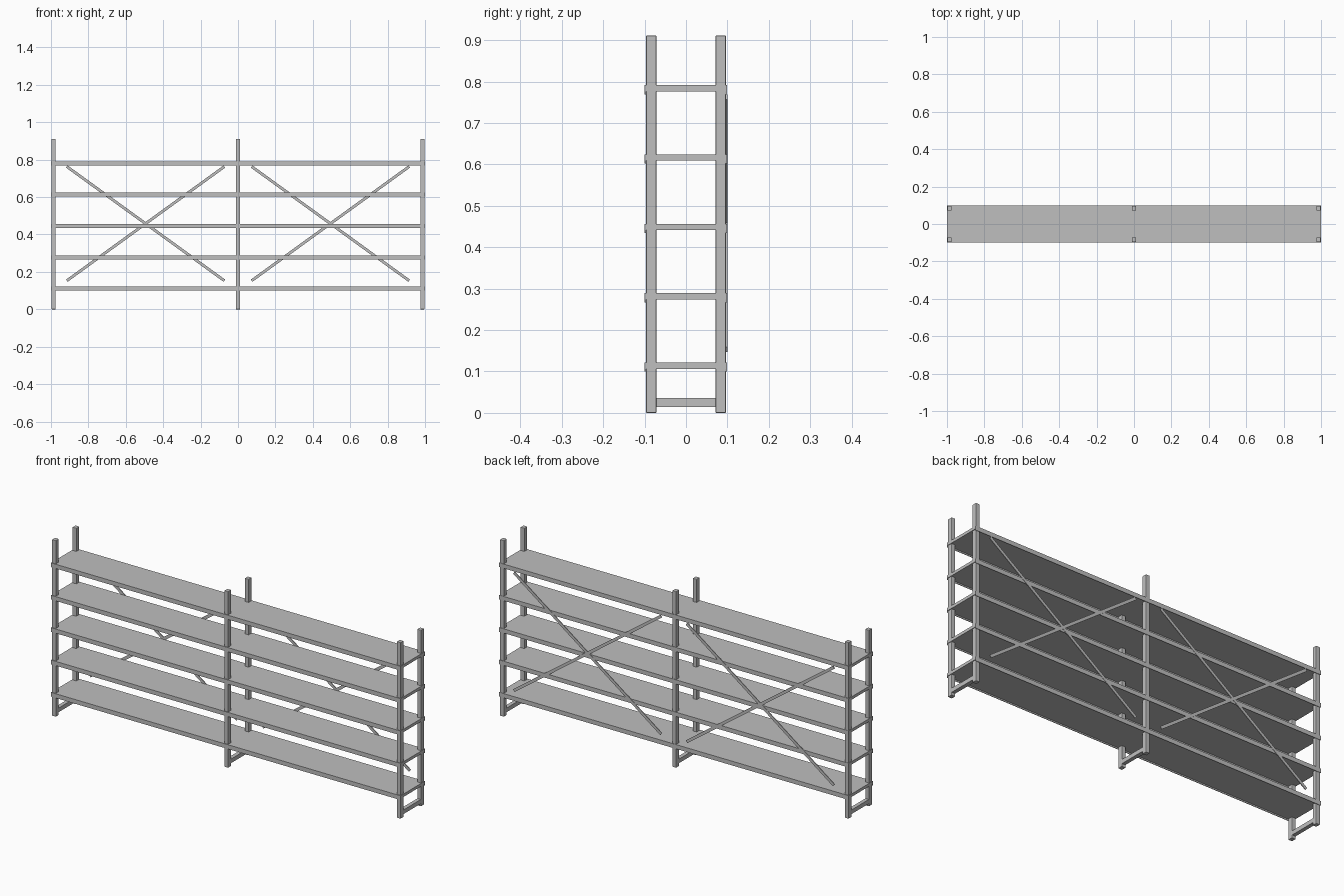
import bpy
import math

if "Cube" in bpy.data.objects:
    bpy.data.objects.remove(bpy.data.objects["Cube"])

grey = bpy.data.materials.new("light grey metal")
grey.diffuse_color = (0.52, 0.52, 0.52, 1)
grey.use_nodes = True
grey.node_tree.nodes["Principled BSDF"].inputs["Base Color"].default_value = grey.diffuse_color


def box(name, lo, hi, bevel=0.0):
    size = [b - a for a, b in zip(lo, hi)]
    mid = [(a + b) / 2 for a, b in zip(lo, hi)]
    bpy.ops.mesh.primitive_cube_add(size=1, location=mid)
    ob = bpy.context.object
    ob.name = name
    ob.scale = size
    bpy.ops.object.transform_apply(location=False, rotation=False, scale=True)
    ob.data.materials.append(grey)
    if bevel:
        m = ob.modifiers.new("Bevel", 'BEVEL')
        m.width = bevel
        m.segments = 2
    return ob


# three upright frames: front post, back post and foot rail
for side, x in (("left", -0.986), ("middle", 0), ("right", 0.986)):
    for name, s in (("front", -1), ("back", 1)):
        y = s * 0.0838
        box(f"{side}_{name}_post", (x - 0.011, y - 0.0125, 0),
            (x + 0.011, y + 0.0125, 0.911), 0.002)
    box(f"{side}_foot_rail", (x - 0.010, -0.073, 0.0145), (x + 0.010, 0.073, 0.036))

# five shelves with slightly deeper front and back lips
for i in range(5):
    top = 0.1215 + 0.1674 * i
    box(f"shelf_{i + 1}", (-1, -0.098, top - 0.015), (1, 0.096, top))
    box(f"shelf_{i + 1}_front_lip", (-1, -0.1, top - 0.022), (1, -0.097, top))
    box(f"shelf_{i + 1}_back_lip", (-1, 0.0955, top - 0.022), (1, 0.0985, top))

# crossed flat braces on the back of each bay
for side, cx in (("left", -0.494), ("right", 0.494)):
    for name, s in (("rising", -1), ("falling", 1)):
        dx, dz = 0.842, 0.61
        h = math.hypot(dx, dz) / 2
        b = box(f"{side}_{name}_brace", (-h, -0.002, -0.0075), (h, 0.002, 0.0075))
        b.location = (cx, 0.098, 0.458)
        b.rotation_euler[1] = s * math.atan2(dz, dx)
